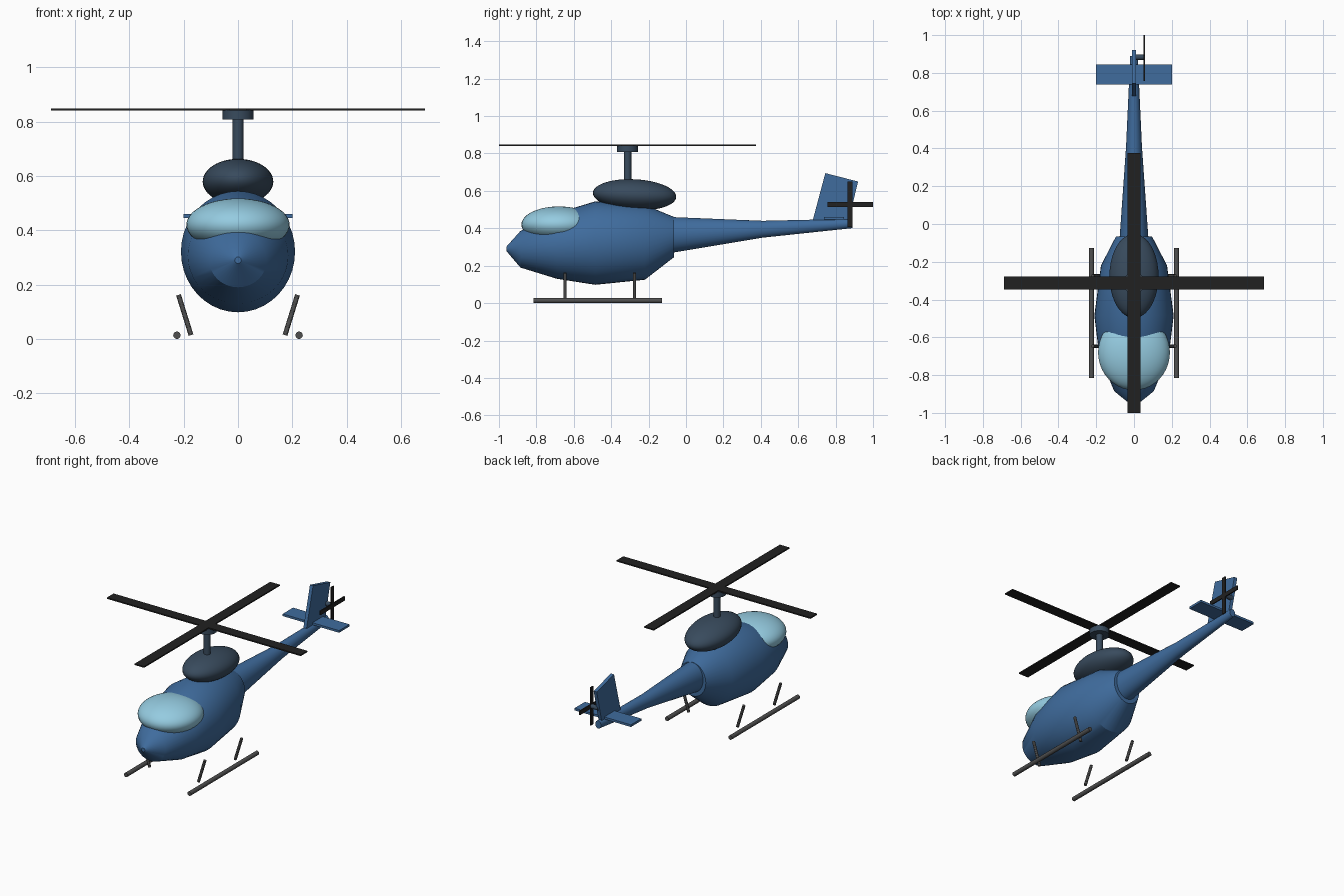
import bpy, bmesh
from math import sin, cos, pi, radians
from mathutils import Vector

if "Cube" in bpy.data.objects:
    bpy.data.objects.remove(bpy.data.objects["Cube"])


def material(name, rgb):
    m = bpy.data.materials.new(name)
    m.diffuse_color = (*rgb, 1)
    m.use_nodes = True
    m.node_tree.nodes["Principled BSDF"].inputs["Base Color"].default_value = m.diffuse_color
    return m


BLUE = material("blue_paint", (0.05, 0.15, 0.34))
GLASS = material("glass", (0.30, 0.60, 0.75))
SLATE = material("slate", (0.04, 0.07, 0.11))
BLACK = material("black", (0.015, 0.015, 0.015))
STEEL = material("dark_steel", (0.08, 0.08, 0.08))


def finish(ob, name, mat, smooth=True):
    ob.name = name
    ob.data.materials.append(mat)
    if smooth:
        bpy.ops.object.select_all(action='DESELECT')
        ob.select_set(True)
        bpy.context.view_layer.objects.active = ob
        bpy.ops.object.shade_smooth_by_angle(angle=radians(30))
    return ob


def from_bmesh(bm, name, mat, smooth=True):
    bmesh.ops.recalc_face_normals(bm, faces=bm.faces)
    me = bpy.data.meshes.new(name)
    bm.to_mesh(me)
    bm.free()
    ob = bpy.data.objects.new(name, me)
    bpy.context.collection.objects.link(ob)
    return finish(ob, name, mat, smooth)


def loft(name, stations, mat, n=40):
    """Elliptical rings along y: (y, centre z, half width, half height)."""
    bm = bmesh.new()
    rings = [[bm.verts.new((w * cos(2 * pi * i / n), y, z + h * sin(2 * pi * i / n)))
              for i in range(n)] for y, z, w, h in stations]
    for a, b in zip(rings, rings[1:]):
        for i in range(n):
            j = (i + 1) % n
            bm.faces.new((a[i], a[j], b[j], b[i]))
    bm.faces.new(rings[0])
    bm.faces.new(rings[-1])
    return from_bmesh(bm, name, mat)


def ellipsoid(name, loc, radii, mat, tilt=0):
    bpy.ops.mesh.primitive_uv_sphere_add(segments=40, ring_count=24, location=loc,
                                         rotation=(tilt, 0, 0))
    ob = bpy.context.object
    ob.scale = radii
    return finish(ob, name, mat)


def rod(name, a, b, r, mat, n=20):
    a, b = Vector(a), Vector(b)
    d = b - a
    bpy.ops.mesh.primitive_cylinder_add(vertices=n, radius=r, depth=d.length,
                                        location=(a + b) / 2,
                                        rotation=d.to_track_quat('Z', 'Y').to_euler())
    return finish(bpy.context.object, name, mat)


def box(name, loc, size, mat):
    bpy.ops.mesh.primitive_cube_add(size=1, location=loc)
    ob = bpy.context.object
    ob.scale = size
    return finish(ob, name, mat, False)


# Fuselage and tail boom
loft("fuselage", [(-0.96, 0.29, 0.012, 0.012), (-0.885, 0.288, 0.105, 0.098),
                  (-0.69, 0.306, 0.185, 0.176), (-0.485, 0.321, 0.21, 0.223),
                  (-0.22, 0.325, 0.175, 0.20), (-0.065, 0.353, 0.095, 0.108)], BLUE)
loft("tail_boom", [(-0.10, 0.363, 0.078, 0.098), (0.41, 0.395, 0.042, 0.045),
                   (0.89, 0.426, 0.02, 0.025)], BLUE)

# Canopy and engine cowling
ellipsoid("canopy", (0, -0.68, 0.42), (0.19, 0.20, 0.097), GLASS)
ellipsoid("engine_cowling", (0, -0.275, 0.579), (0.13, 0.223, 0.083), SLATE, radians(-3))

# Main rotor
RY = -0.3125
rod("rotor_mast", (0, RY, 0.60), (0, RY, 0.82), 0.02, SLATE)
rod("rotor_hub", (0, RY, 0.807), (0, RY, 0.843), 0.057, SLATE, 32)
box("main_blade_side", (0, RY, 0.845), (1.375, 0.068, 0.008), BLACK)
box("main_blade_long", (0, RY, 0.845), (0.068, 1.375, 0.008), BLACK)

# Tail fin, a swept profile given thickness
bm = bmesh.new()
profile = [(0.677, 0.44), (0.745, 0.695), (0.92, 0.65), (0.868, 0.435)]
face = bm.faces.new([bm.verts.new((-0.011, y, z)) for y, z in profile])
ext = bmesh.ops.extrude_face_region(bm, geom=[face])
bmesh.ops.translate(bm, vec=(0.022, 0, 0),
                    verts=[v for v in ext["geom"] if isinstance(v, bmesh.types.BMVert)])
from_bmesh(bm, "tail_fin", BLUE, False)

# Stabilizer
box("stabilizer", (0, 0.791, 0.453), (0.40, 0.105, 0.014), BLUE)

# Tail rotor
TY, TZ = 0.878, 0.528
rod("tail_rotor_shaft", (0, TY + 0.005, TZ), (0.055, TY + 0.005, TZ), 0.014, SLATE)
box("tail_blade_upright", (0.054, TY, TZ), (0.007, 0.027, 0.244), BLACK)
box("tail_blade_level", (0.054, TY, TZ), (0.007, 0.244, 0.027), BLACK)

# Landing gear
for side, s in (("left", -1), ("right", 1)):
    rod(side + "_skid", (s * 0.225, -0.815, 0.0135), (s * 0.225, -0.127, 0.0135),
        0.0135, STEEL)
    for end, y in (("front", -0.647), ("rear", -0.275)):
        rod(f"{side}_{end}_strut", (s * 0.219, y, 0.162), (s * 0.173, y, 0.014),
            0.009, STEEL, 12)
